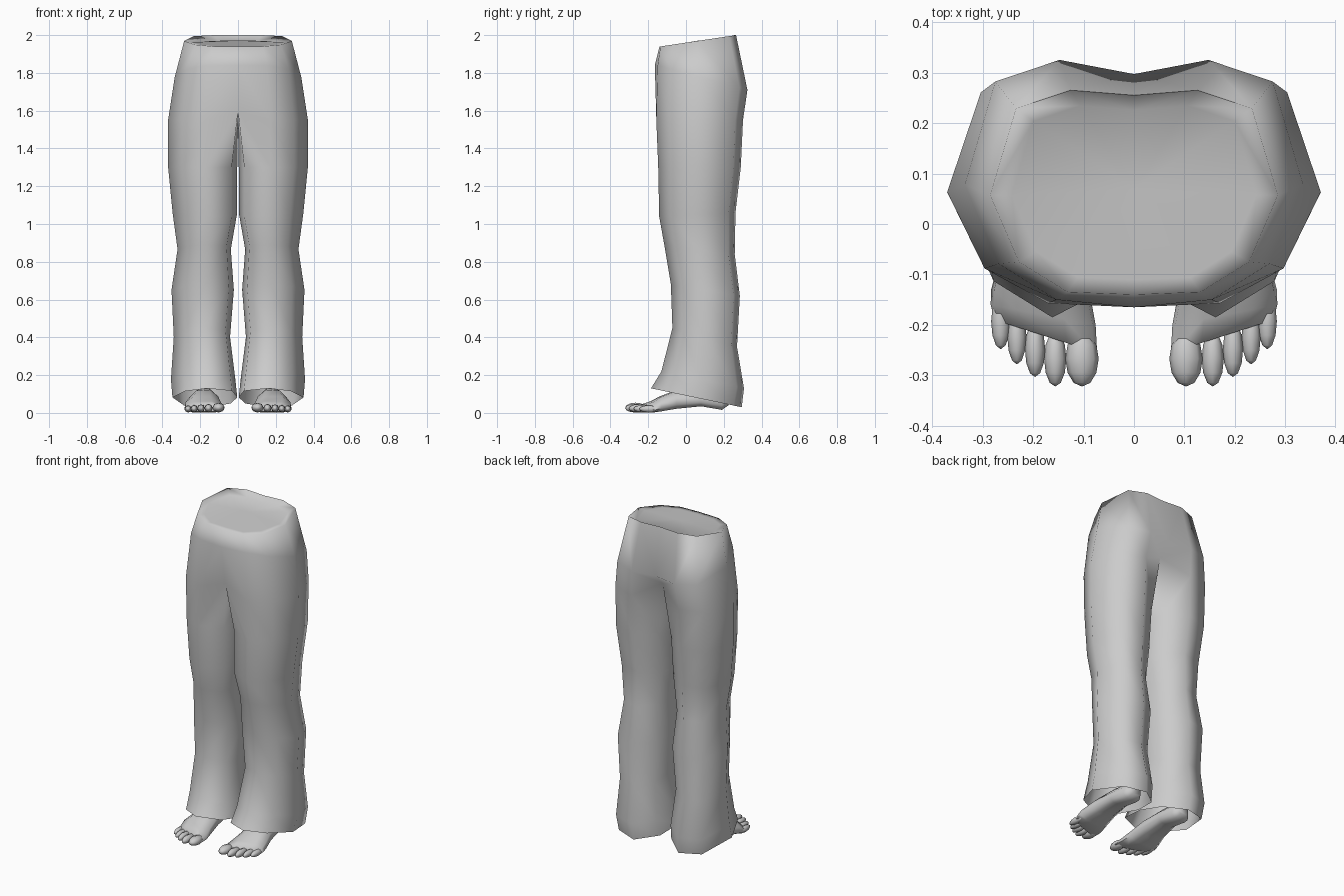
import bpy, bmesh
from math import radians
from mathutils import Vector, Matrix

if "Cube" in bpy.data.objects:
    bpy.data.objects.remove(bpy.data.objects["Cube"])


def finish(bm, name, angle):
    """Turn one half into a mirrored, smooth-shaded object."""
    bmesh.ops.recalc_face_normals(bm, faces=bm.faces)
    me = bpy.data.meshes.new(name)
    bm.to_mesh(me)
    bm.free()
    ob = bpy.data.objects.new(name, me)
    bpy.context.collection.objects.link(ob)
    bpy.ops.object.select_all(action='DESELECT')
    ob.select_set(True)
    bpy.context.view_layer.objects.active = ob
    mod = ob.modifiers.new("Mirror", 'MIRROR')
    mod.merge_threshold = 0.001
    bpy.ops.object.modifier_apply(modifier="Mirror")
    bpy.ops.object.shade_smooth_by_angle(angle=radians(angle))
    return ob


def bridge(bm, a, b, closed=True):
    n = len(a)
    for i in range(n if closed else n - 1):
        j = (i + 1) % n
        bm.faces.new((a[i], a[j], b[j], b[i]))


# ---- Trousers: eight-sided legs; order is front, round the outside, back, inside
SECTION = [(.46, 0), (.80, .15), (1, .48), (.82, .91), (.44, 1),
           (.10, .80), (0, .48), (.08, .14)]


def leg_points(zf, zb, xi, xo, yf, yb):
    return [Vector((xi + (xo - xi) * u, yf + (yb - yf) * v, zf + (zb - zf) * v))
            for u, v in SECTION]


bm = bmesh.new()


def torso_ring(zf, zb, xo, yf, yb, front, back):
    pts = leg_points(zf, zb, 0, xo, yf, yb)[:5]
    pts = [Vector((0, front, zf))] + pts + [Vector((0, back, zb))]
    return [bm.verts.new(p) for p in pts]


waist = torso_ring(1.94, 2.0, .285, -.135, .265, -.14, .255)
hip = torso_ring(1.84, 1.71, .335, -.15, .325, -.165, .297)
bridge(bm, waist, hip, False)

# Crotch ring: the inner three points sit on the centre line
pts = leg_points(1.55, 1.55, 0, .37, -.157, .302)
pts[5:] = [Vector((0, .23, 1.64)), Vector((0, .06, 1.53)), Vector((0, -.125, 1.60))]
top = [bm.verts.new(p) for p in pts]
bridge(bm, hip, [top[7]] + top[:6], False)

# Leg rings down to the flared, sloping hem: front z, back z, inner x, outer x, front y, back y
for row in [(1.30, 1.30, .004, .37, -.147, .29),
            (1.04, 1.06, .006, .345, -.142, .262),
            (.89, .84, .038, .32, -.115, .258),
            (.68, .62, .022, .352, -.08, .285),
            (.45, .35, .042, .34, -.072, .27),
            (.22, .13, .014, .355, -.13, .307),
            (.13, .03, .004, .347, -.185, .295)]:
    low = [bm.verts.new(p) for p in leg_points(*row)]
    bridge(bm, top, low)
    top = low

# Slightly sunken cover inside the waistband
inner = []
for v in waist:
    c = v.co
    dip = .012 + .03 * max(0, c.y) / .26
    inner.append(bm.verts.new((c.x * .85, .06 + (c.y - .06) * .85, c.z - dip + .012)))
bridge(bm, waist, inner, False)
mid = bm.verts.new((0, .07, 1.972))
for a, b in zip(inner, inner[1:]):
    bm.faces.new((a, b, mid))
finish(bm, "trousers", 100)

# ---- Feet: rounded-box sections from heel to ball
bm = bmesh.new()
ROUND = [(.2, 0), (.8, 0), (1, .22), (.97, .6), (.75, .95), (.3, 1), (.03, .65), (0, .22)]
prev = None
# y, inner x, outer x, bottom z, top z, sideways skew of y
for y, x0, x1, z0, z1, skew in [(.225, .14, .21, .04, .10, 0),
                                (.19, .12, .235, .016, .12, 0),
                                (.08, .115, .24, .035, .13, 0),
                                (-.05, .10, .262, .022, .122, 0),
                                (-.14, .087, .283, .008, .088, .01),
                                (-.20, .076, .284, .003, .062, .04),
                                (-.255, .073, .276, .008, .046, .065)]:
    ring = [bm.verts.new((x0 + (x1 - x0) * u, y + skew * u, z0 + (z1 - z0) * v))
            for u, v in ROUND]
    if prev:
        bridge(bm, prev, ring)
    else:
        bm.faces.new(ring)
    prev = ring
bm.faces.new(prev)

# Five toes: x centre, tip y, half width, half height
for x, tip, w, h in [(.103, -.322, .033, .026), (.156, -.322, .022, .023),
                     (.196, -.303, .020, .022), (.232, -.278, .019, .020),
                     (.264, -.248, .019, .019)]:
    m = (Matrix.Translation((x, tip + .055, h + .002)) @ Matrix.Diagonal((w, .055, h, 1))
         @ Matrix.Rotation(radians(90), 4, 'X'))
    bmesh.ops.create_uvsphere(bm, u_segments=8, v_segments=6, radius=1, matrix=m)
finish(bm, "feet", 70)
